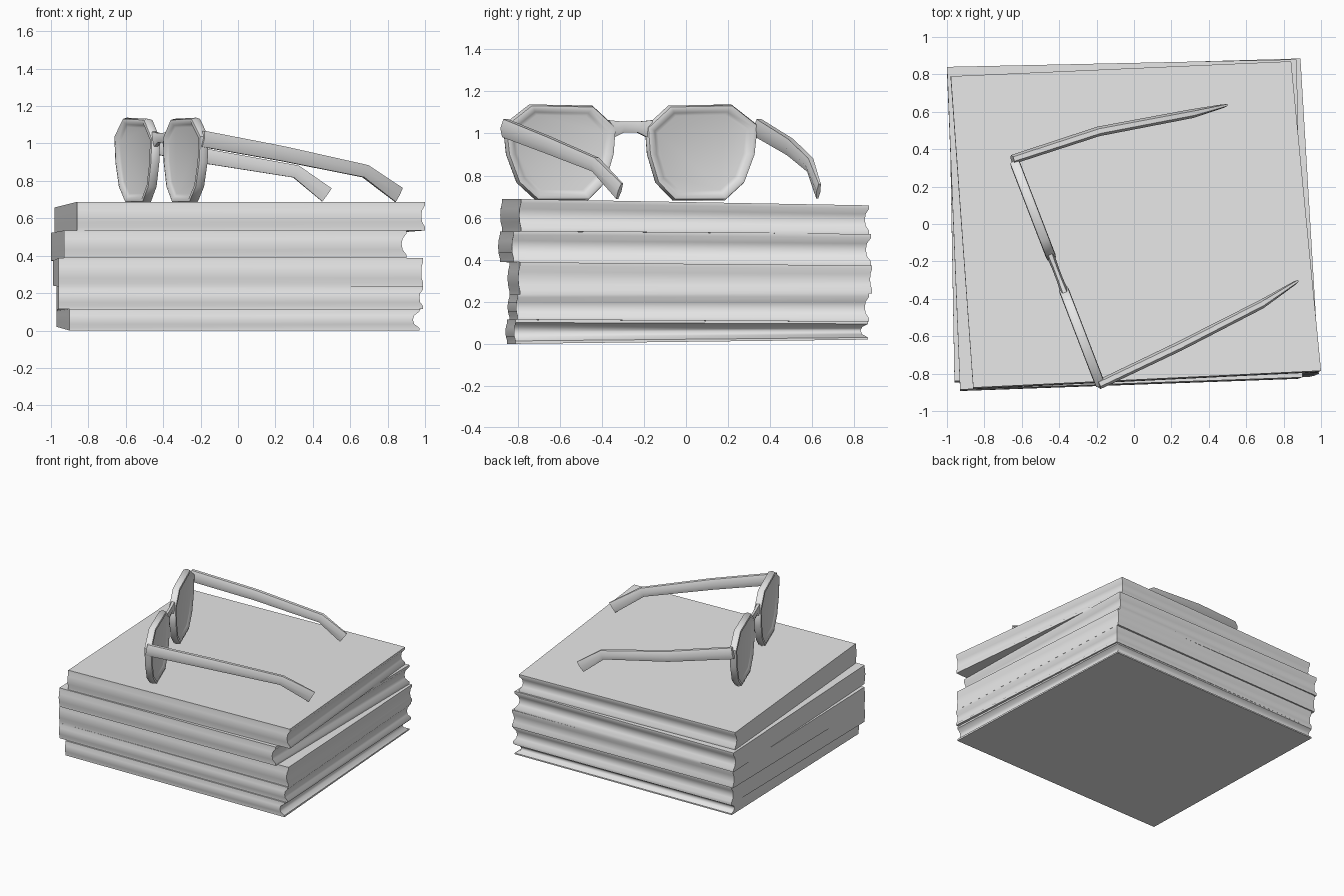
import bpy, bmesh, math
from mathutils import Vector

if "Cube" in bpy.data.objects:
    bpy.data.objects.remove(bpy.data.objects["Cube"])

grey = bpy.data.materials.new("plain_grey")
grey.diffuse_color = (0.8, 0.8, 0.8, 1)
grey.use_nodes = True
grey.node_tree.nodes["Principled BSDF"].inputs["Base Color"].default_value = grey.diffuse_color


def loft(name, rings, angle=50):
    """Skin a list of equal rings and close both ends."""
    bm = bmesh.new()
    vs = [[bm.verts.new(p) for p in ring] for ring in rings]
    n = len(vs[0])
    for a, b in zip(vs, vs[1:]):
        for i in range(n):
            j = (i + 1) % n
            bm.faces.new((a[i], a[j], b[j], b[i]))
    bm.faces.new(vs[0][::-1])
    bm.faces.new(vs[-1])
    bmesh.ops.recalc_face_normals(bm, faces=bm.faces)
    mesh = bpy.data.meshes.new(name)
    bm.to_mesh(mesh)
    bm.free()
    mesh.materials.append(grey)
    ob = bpy.data.objects.new(name, mesh)
    bpy.context.collection.objects.link(ob)
    bpy.ops.object.select_all(action='DESELECT')
    ob.select_set(True)
    bpy.context.view_layer.objects.active = ob
    bpy.ops.object.shade_smooth_by_angle(angle=math.radians(angle))
    return ob


def book(name, corners, low, high, depth):
    """Corners run front left, front right, back right, back left.
    low and high are (front, back) heights; depth is the page hollow."""
    rings = []
    for t, k in ((0, 0), (.12, 0), (.3, .8), (.5, 1), (.7, .8), (.88, 0), (1, 0)):
        d, f = depth * k, -0.008 * k
        moves = ((0, f), (-d, f), (-d, -d), (0, -d))
        ring = []
        for i, ((x, y), (mx, my)) in enumerate(zip(corners, moves)):
            s = 0 if i < 2 else 1
            ring.append((x + mx, y + my, low[s] + (high[s] - low[s]) * t))
        rings.append(ring)
    return loft(name, rings)


# Stack of five books, each turned a little differently
levels = [(0, .02), (.115, .105), (.235, .24), (.388, .372), (.535, .522), (.688, .658)]
stack = [
    ("bottom_book", [(-.90, -.85), (.97, -.81), (.88, .865), (-.97, .82)], .035),
    ("second_book", [(-.96, -.84), (.99, -.80), (.89, .87), (-.97, .82)], .02),
    ("third_book", [(-.96, -.84), (.99, -.79), (.89, .885), (-.99, .83)], .01),
    ("fourth_book", [(-.93, -.885), (.90, -.82), (.87, .88), (-1, .84)], .025),
    ("top_book", [(-.86, -.875), (1, -.785), (.84, .87), (-.98, .79)], .02),
]
for i, (name, corners, depth) in enumerate(stack):
    book(name, corners, levels[i], levels[i + 1], depth)

# Upright plane of the glasses: position across it, height and depth
MID = -0.265
NORMAL = Vector((0.933, 0.36, 0))


def on_plane(y, z, off=0.0):
    return Vector((-0.18 - (y + 0.86) * 0.385, y, z)) + NORMAL * off


# Framed lenses, mirrored about the bridge
outline = [(.07, 1.03), (.18, 1.132), (.48, 1.138), (.605, 1.04), (.59, .9),
           (.54, .765), (.45, .682), (.2, .682), (.12, .765), (.08, .9)]
centre = (.335, .91)
section = [(.78, .008), (.84, .012), (.91, .027), (.97, .024), (1, 0),
           (.97, -.024), (.91, -.027), (.84, -.012), (.78, -.008)]
for side, name in ((-1, "front_lens"), (1, "back_lens")):
    rings = [[on_plane(MID + side * (centre[0] + (u - centre[0]) * s),
                       centre[1] + (z - centre[1]) * s, off) for u, z in outline]
             for s, off in section]
    loft(name, rings, 55)


def bar(name, points, sizes, sides=6):
    """Tapering rod; sizes are (half width, half height) at each point."""
    pts = [Vector(p) for p in points]
    rings = []
    for i, p in enumerate(pts):
        a = (p - pts[i - 1]).normalized() if i else Vector()
        b = (pts[i + 1] - p).normalized() if i < len(pts) - 1 else Vector()
        way = (a + b).normalized()
        across = way.cross(Vector((0, 0, 1))).normalized()
        up = across.cross(way)
        w, h = sizes[i]
        rings.append([p + across * w * math.cos(k * math.tau / sides)
                      + up * h * math.sin(k * math.tau / sides) for k in range(sides)])
    return loft(name, rings, 60)


# Bridge between the lenses
bar("bridge", [on_plane(y, z) for y, z in
               ((-.36, 1.02), (-.30, 1.03), (-.23, 1.03), (-.17, 1.02))],
    [(.022, .05), (.018, .03), (.018, .03), (.022, .05)])

# Side arms with bent tips
arm_sizes = [(.025, .05), (.026, .046), (.024, .04), (.01, .05)]
bar("front_arm", [(-.19, -.86, 1.025), (.24, -.655, .945), (.68, -.43, .852), (.86, -.315, .725)],
    arm_sizes)
bar("back_arm", [(-.65, .345, 1.025), (-.19, .495, .935), (.31, .59, .85), (.475, .63, .725)],
    arm_sizes)
